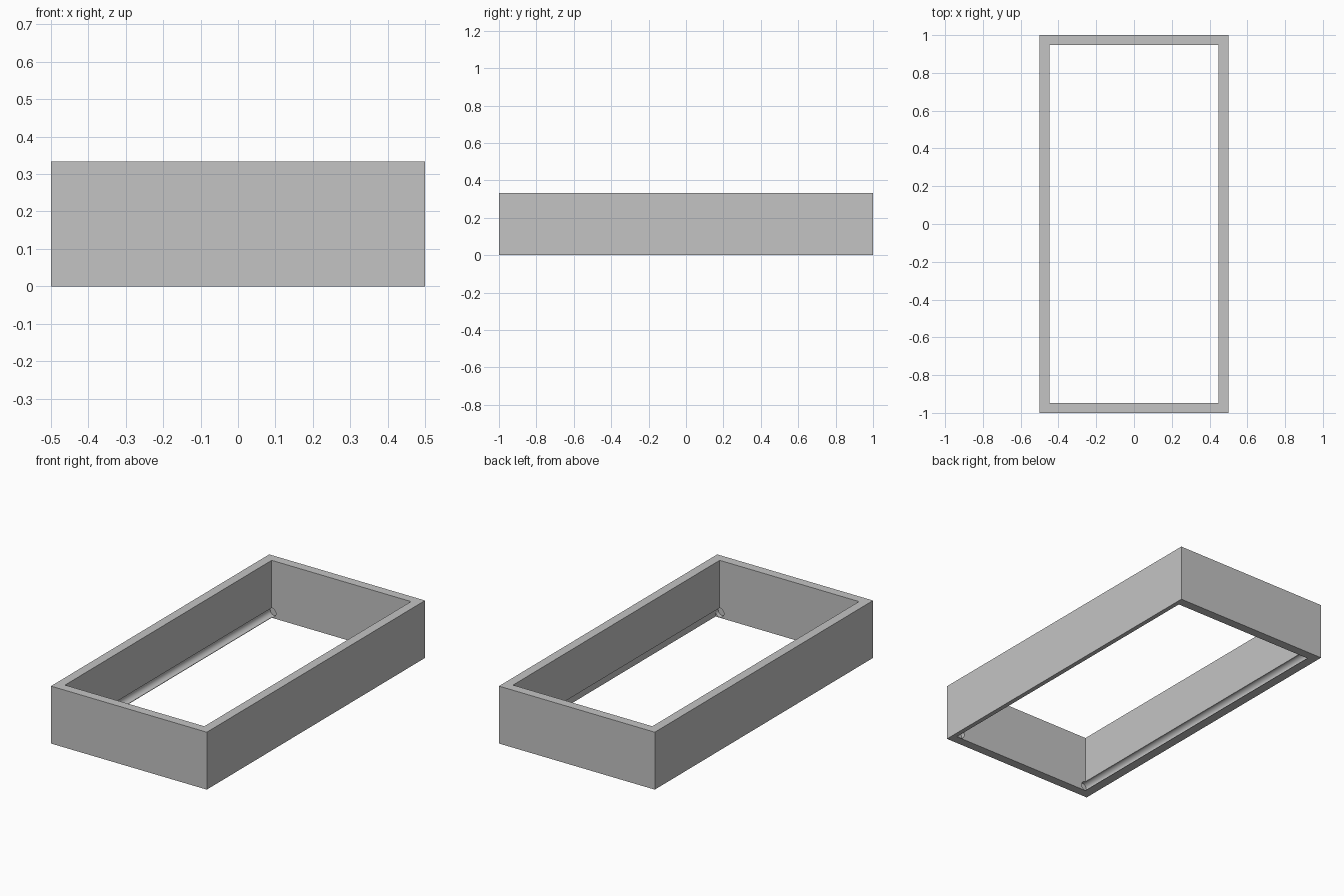
import bpy
from math import radians

cube = bpy.data.objects.get("Cube")
if cube:
    bpy.data.objects.remove(cube, do_unlink=True)

HEIGHT = 0.333
INNER_X, INNER_Y = 0.447, 0.947
ROD_R, ROD_Z = 0.027, 0.03

grey = bpy.data.materials.new("plain grey")
grey.use_nodes = True
color = (0.55, 0.55, 0.55, 1)
grey.diffuse_color = color
grey.node_tree.nodes["Principled BSDF"].inputs["Base Color"].default_value = color


def box(name, low, high):
    """Box spanning two opposite corners."""
    centre = [(a + b) / 2 for a, b in zip(low, high)]
    bpy.ops.mesh.primitive_cube_add(size=1, location=centre)
    obj = bpy.context.object
    obj.name = name
    obj.scale = [b - a for a, b in zip(low, high)]
    bpy.ops.object.transform_apply(location=True, rotation=True, scale=True)
    obj.data.materials.append(grey)
    return obj


def rod(name, x):
    """Long cylinder along y, reaching a little into the end walls."""
    bpy.ops.mesh.primitive_cylinder_add(
        vertices=24, radius=ROD_R, depth=2 * INNER_Y + 0.05,
        location=(x, 0, ROD_Z), rotation=(radians(90), 0, 0))
    obj = bpy.context.object
    obj.name = name
    bpy.ops.object.transform_apply(location=True, rotation=True, scale=True)
    obj.data.materials.append(grey)
    return obj


def cut(target, cutter):
    """Subtract the cutter from the target and discard it."""
    cutter.hide_render = True
    mod = target.modifiers.new("cut", 'BOOLEAN')
    mod.operation = 'DIFFERENCE'
    mod.solver = 'EXACT'
    mod.object = cutter
    bpy.ops.object.select_all(action='DESELECT')
    target.select_set(True)
    bpy.context.view_layer.objects.active = target
    bpy.ops.object.modifier_apply(modifier=mod.name)
    bpy.data.objects.remove(cutter, do_unlink=True)


# Outer frame with an open middle
frame = box("frame", (-0.5, -1, 0), (0.5, 1, HEIGHT))
cut(frame, box("opening", (-INNER_X, -INNER_Y, -0.1), (INNER_X, INNER_Y, 0.5)))

# Rounded groove along both long inner walls, with sockets in the end walls
for side in (-1, 1):
    cut(frame, rod("groove", side * INNER_X))

# The groove on one side is open downwards
cut(frame, box("slot", (INNER_X - 0.05, -INNER_Y, -0.1),
               (INNER_X + ROD_R - 0.0005, INNER_Y, ROD_Z)))

bpy.ops.object.shade_smooth_by_angle(angle=radians(30))
